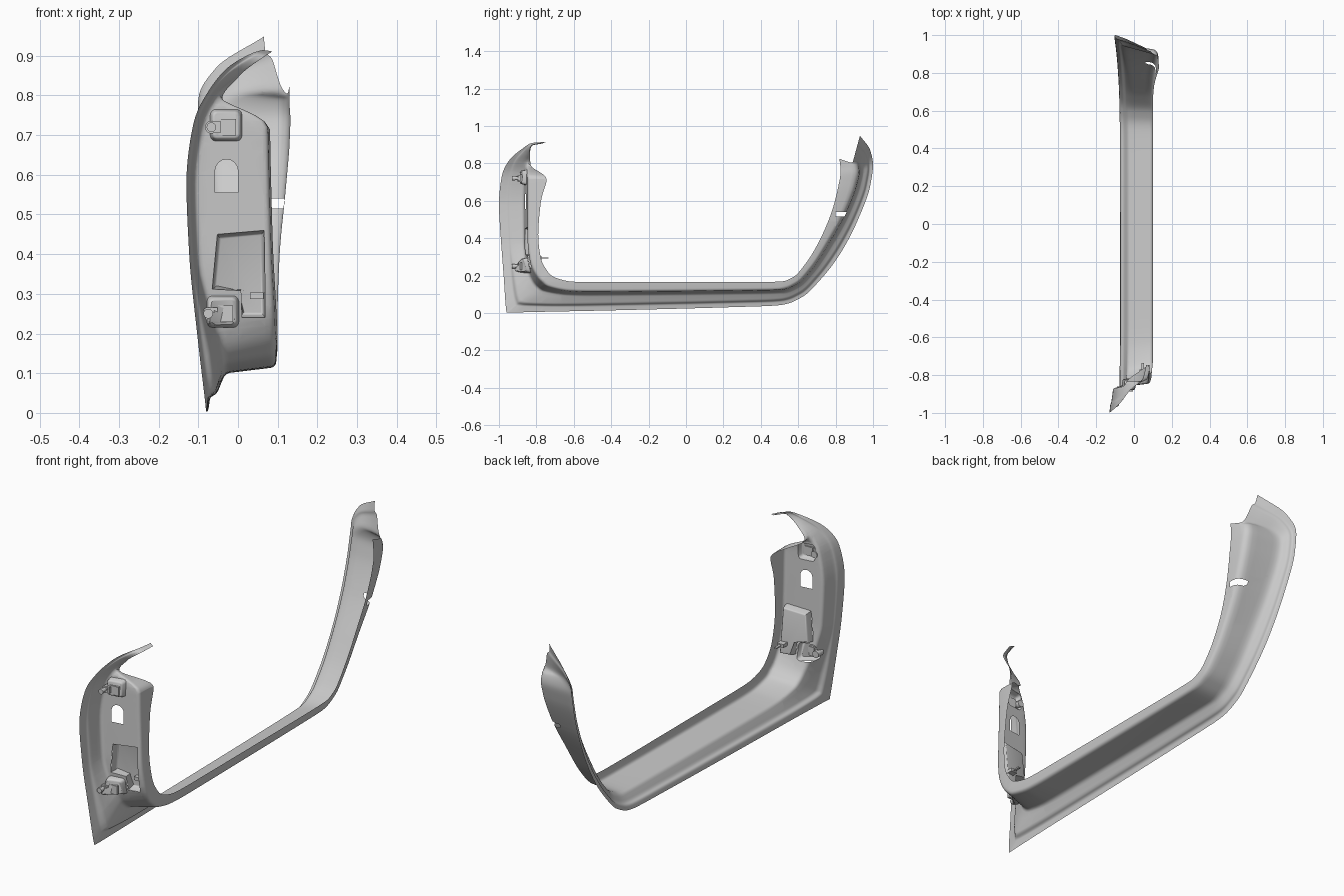
import bpy, bmesh, math
from mathutils import Vector
from mathutils.bvhtree import BVHTree

if "Cube" in bpy.data.objects:
    bpy.data.objects.remove(bpy.data.objects["Cube"])

# Guide lines running front pillar -> sill -> rear pillar
OUTER = [(-.745, .915, .065), (-.82, .91, .045), (-.88, .875, -.02), (-.95, .81, -.075),
         (-.985, .73, -.112), (-1, .58, -.13), (-.99, .4, -.123), (-.975, .2, -.103),
         (-.963, .03, -.083), (-.958, .003, -.08), (-.93, .003, -.078), (-.7, .008, -.075),
         (-.5, .012, -.074), (.2, .03, -.074), (.5, .042, -.075), (.62, .085, -.077),
         (.72, .18, -.08), (.82, .31, -.086), (.92, .5, -.095), (.985, .68, -.103),
         (1, .79, -.1), (.985, .87, -.055), (.93, .948, .065)]           # y, z, x
WALL = [(-.76, .91), (-.825, .897), (-.84, .85), (-.845, .8), (-.845, .72), (-.845, .58),
        (-.845, .4), (-.83, .27), (-.79, .19), (-.765, .165), (-.74, .145), (-.62, .118),
        (-.5, .115), (.2, .12), (.5, .125), (.59, .155), (.67, .235), (.765, .38),
        (.855, .54), (.91, .68), (.925, .75), (.915, .79), (.89, .8)]    # y, z
INNER = [(-.765, .907, .07), (-.825, .893, .05), (-.835, .845, 0), (-.83, .79, -.04),
         (-.745, .715, .08), (-.775, .6, .083), (-.79, .42, .088), (-.775, .29, .095),
         (-.745, .23, .098), (-.725, .205, .1), (-.7, .19, .1), (-.61, .168, .1),
         (-.5, .165, .1), (.2, .165, .1), (.5, .168, .1), (.57, .19, .1),
         (.64, .265, .1), (.72, .4, .105), (.785, .56, .12), (.815, .68, .13),
         (.825, .74, .132), (.825, .78, .13), (.82, .825, .13)]          # y, z, x


def smooth_line(pts, sub=6):
    """Monotone cubic interpolation through the stations."""
    n, dim = len(pts), len(pts[0])

    def tangent(i, k):
        if i in (0, n - 1):
            j = min(i, n - 2)
            return pts[j + 1][k] - pts[j][k]
        a, b = pts[i][k] - pts[i - 1][k], pts[i + 1][k] - pts[i][k]
        return 2 * a * b / (a + b) if a * b > 0 else 0
    out = []
    for i in range(n - 1):
        for s in range(sub + (i == n - 2)):
            t = s / sub
            out.append([(2*t**3 - 3*t*t + 1) * pts[i][k] + (t**3 - 2*t*t + t) * tangent(i, k)
                        + (3*t*t - 2*t**3) * pts[i + 1][k] + (t**3 - t*t) * tangent(i + 1, k)
                        for k in range(dim)])
    return out


def fillet(poly, radii):
    """Round the inner corners of a section polyline."""
    out = [poly[0]]
    for i in range(1, len(poly) - 1):
        p, a, b = poly[i], poly[i - 1] - poly[i], poly[i + 1] - poly[i]
        s = p + a.normalized() * min(radii[i - 1], a.length * .4)
        e = p + b.normalized() * min(radii[i - 1], b.length * .4)
        out += [s*(1-t)**2 + p*2*t*(1-t) + e*t*t for t in (0, .25, .5, .75, 1)]
    return out + [poly[-1]]


def cut(bm, outline, y0, y1):
    """Remove the faces inside a convex x-z outline between two y values."""
    c = Vector((sum(p[0] for p in outline), 0, sum(p[1] for p in outline))) / len(outline)
    planes = [(Vector((0, y0, 0)), Vector((0, -1, 0))), (Vector((0, y1, 0)), Vector((0, 1, 0)))]
    for p, q in zip(outline, outline[1:] + outline[:1]):
        a, n = Vector((p[0], 0, p[1])), Vector((q[1] - p[1], 0, p[0] - q[0])).normalized()
        planes.append((a, n if n.dot(a - c) > 0 else -n))
    for co, no in planes:
        near = [f for f in bm.faces if y0 - .1 < f.calc_center_median().y < y1 + .1
                and (f.calc_center_median() - c).xz.length < .35]
        geom = near + list({e for f in near for e in f.edges}) + list({v for f in near for v in f.verts})
        bmesh.ops.bisect_plane(bm, geom=geom, dist=1e-6, plane_co=co, plane_no=no)
    dead = [f for f in bm.faces
            if all((f.calc_center_median() - co).dot(no) < 0 for co, no in planes)]
    bmesh.ops.delete(bm, geom=dead, context='FACES')


def finish(name, bm, angle=35, normals=True):
    if normals:
        bmesh.ops.recalc_face_normals(bm, faces=bm.faces)
    me = bpy.data.meshes.new(name)
    bm.to_mesh(me)
    bm.free()
    ob = bpy.data.objects.new(name, me)
    bpy.context.collection.objects.link(ob)
    bpy.ops.object.select_all(action='DESELECT')
    ob.select_set(True)
    bpy.context.view_layer.objects.active = ob
    bpy.ops.object.shade_smooth_by_angle(angle=math.radians(angle))
    return ob


# Door opening panel: section lofted along the guide lines
panel = bmesh.new()
rows = []
A, W, F = smooth_line(OUTER), smooth_line(WALL), smooth_line(INNER)
for a, w, f in zip(A, W, F):
    pillar = min(1, max(0, (a[1] - .1) / .25)) if a[0] < 0 else 0
    rear = min(1, max(0, (a[0] - .5) / .2))
    step = .042 - .022 * pillar
    x0 = a[2] + step
    x1 = max(x0 + .001, f[2] - .005)

    def at(frac, x):
        return Vector((x, a[0] + (w[0] - a[0]) * frac, a[1] + (w[1] - a[1]) * frac))
    section = [at(0, a[2]), at(.28, a[2] + .004), at(.36, a[2] + step * .5),
               at(.85, x0), at(1, x1), Vector((f[2], f[0], f[1]))]
    rw = .014 + .025 * rear
    rows.append([panel.verts.new(p) for p in fillet(section, [.01, .012, rw, rw])])
for r, s in zip(rows, rows[1:]):
    for i in range(len(r) - 1):
        panel.faces.new((r[i], r[i + 1], s[i + 1], s[i]))
tree = BVHTree.FromBMesh(panel)


def wall_y(x, z):
    hit = tree.ray_cast(Vector((x, -.91, z)), Vector((0, 1, 0)), .2)[0]
    return hit.y if hit else -.85


def pocket(name, outline, depth, shrink):
    """Tray pressed into the pillar wall (positive depth goes rearward)."""
    bm = bmesh.new()
    cx = (min(p[0] for p in outline) + max(p[0] for p in outline)) / 2
    cz = (min(p[1] for p in outline) + max(p[1] for p in outline)) / 2
    rim = [bm.verts.new((x, wall_y(x, z), z)) for x, z in outline]
    base = [bm.verts.new((cx + (v.co.x - cx) * shrink, v.co.y + depth, cz + (v.co.z - cz) * shrink))
            for v in rim]
    n = len(rim)
    for i in range(n):
        bm.faces.new((rim[i], rim[(i + 1) % n], base[(i + 1) % n], base[i]))
    floor = bm.faces.new(base)
    bmesh.ops.bevel(bm, geom=list(floor.edges), offset=.006, segments=3, affect='EDGES', profile=.5)
    finish(name, bm)


def rounded_rect(x0, x1, z0, z1, r):
    return [(cx + r * math.cos(math.radians(q + s)), cz + r * math.sin(math.radians(q + s)))
            for cx, cz, q in ((x1-r, z1-r, 0), (x0+r, z1-r, 90), (x0+r, z0+r, 180), (x1-r, z0+r, 270))
            for s in (0, 30, 60, 90)]


def cylinder(bm, x, y0, y1, z, r):
    res = bmesh.ops.create_cone(bm, cap_ends=True, segments=20, radius1=r, radius2=r, depth=y1 - y0)
    for v in res['verts']:
        v.co = Vector((x + v.co.x, (y0 + y1) / 2 + v.co.z, z + v.co.y))


def box(bm, c, size):
    for v in bmesh.ops.create_cube(bm, size=1)['verts']:
        v.co = Vector(c) + Vector(v.co[i] * size[i] for i in range(3))


# Hinge mounts with bolts, upper and lower
for label, x0, x1, z0, z1 in (("upper", -.07, .01, .685, .765), ("lower", -.078, .002, .215, .295)):
    outline = rounded_rect(x0, x1, z0, z1, .014)
    pocket(label + "_hinge_mount", outline, -.025, .86)
    cut(panel, outline, -.9, -.77)
    bm = bmesh.new()
    zc, xb = (z0 + z1) / 2 - .005, x0 + .003
    box(bm, (xb + .04, -.882, zc), (.045, .012, .042))
    box(bm, (xb + .01, -.887, zc), (.026, .02, .03))
    for y0, y1, r in ((-.9, -.86, .016), (-.917, -.9, .009), (-.93, -.915, .012)):
        cylinder(bm, xb, y0, y1, zc, r)
    finish(label + "_hinge_bolt", bm)

# Large L-shaped recess in the pillar
pocket("pillar_recess", [(-.065, .312), (.008, .308), (.01, .24), (.068, .24), (.066, .46), (-.052, .45)],
       .035, .93)
cut(panel, [(-.065, .312), (.068, .305), (.066, .46), (-.052, .45)], -.9, -.77)
cut(panel, [(.01, .24), (.068, .24), (.068, .306), (.008, .308)], -.9, -.77)
bm = bmesh.new()
box(bm, (.047, -.795, .295), (.034, .05, .016))
box(bm, (.047, -.755, .295), (.012, .04, .006))
finish("recess_clip", bm)

# Arched access hole and rear pillar slot
arch = [(-.058, .555), (0, .555)] + [(-.029 + .029 * math.cos(math.pi * i / 8),
                                      .61 + .029 * math.sin(math.pi * i / 8)) for i in range(9)]
cut(panel, arch, -.9, -.77)
cut(panel, [(.06, .525), (.075, .515), (.15, .515), (.15, .54), (.06, .54)], .8, .95)
bmesh.ops.remove_doubles(panel, verts=panel.verts, dist=1e-5)
finish("door_opening_panel", panel, 40)
